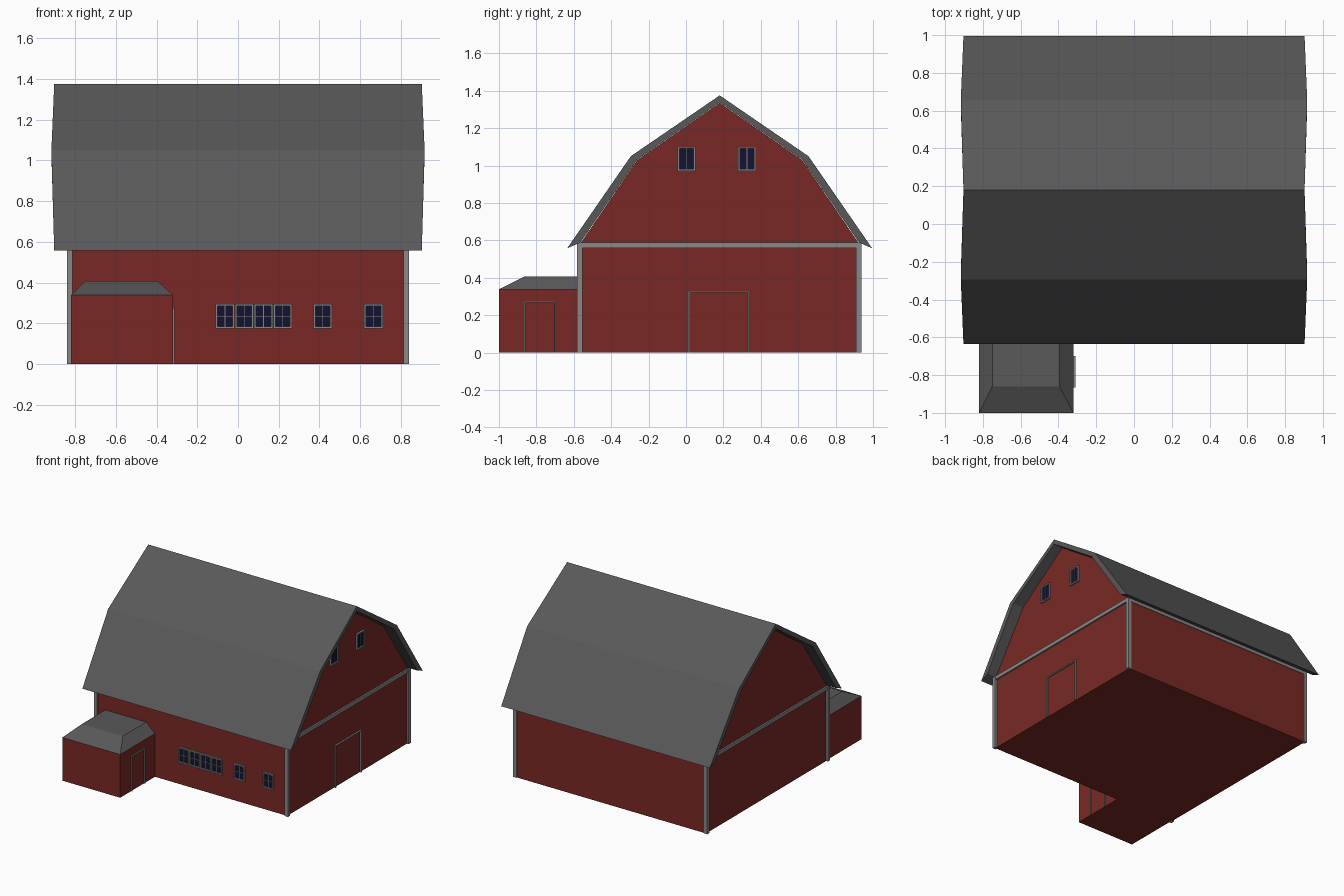
import bpy, bmesh
from mathutils import Vector

if "Cube" in bpy.data.objects:
    bpy.data.objects.remove(bpy.data.objects["Cube"])


def mat(name, col):
    m = bpy.data.materials.new(name)
    m.diffuse_color = (*col, 1)
    m.use_nodes = True
    m.node_tree.nodes["Principled BSDF"].inputs["Base Color"].default_value = m.diffuse_color
    return m


RED = mat("barn_red", (0.19, 0.022, 0.018))
ROOF = mat("roof_grey", (0.10, 0.10, 0.10))
TRIM = mat("trim_grey", (0.25, 0.25, 0.25))
GLASS = mat("dark_glass", (0.006, 0.006, 0.03))


def finish(name, bm, m):
    bmesh.ops.recalc_face_normals(bm, faces=bm.faces)
    me = bpy.data.meshes.new(name)
    bm.to_mesh(me)
    bm.free()
    me.materials.append(m)
    ob = bpy.data.objects.new(name, me)
    bpy.context.collection.objects.link(ob)
    return ob


def add_box(bm, lo, hi):
    lo, hi = Vector(lo), Vector(hi)
    vs = bmesh.ops.create_cube(bm, size=1)["verts"]
    for v in vs:
        v.co = Vector([(lo[i] + hi[i]) / 2 + v.co[i] * (hi[i] - lo[i]) for i in range(3)])


def boxes(name, pairs, m):
    bm = bmesh.new()
    for lo, hi in pairs:
        add_box(bm, lo, hi)
    return finish(name, bm, m)


CY = 0.18   # ridge line of the barn


def mirrored(half):
    """Half profile (distance from ridge, z), ridge point last, to a full one."""
    return [(CY - d, z) for d, z in half] + [(CY + d, z) for d, z in half[-2::-1]]


# Barn body: gambrel profile pushed along x
body = mirrored([(0.75, 0), (0.75, 0.585), (0.74, 0.59), (0.44, 1.03), (0, 1.335)])
bm = bmesh.new()
f = bm.faces.new([bm.verts.new((-0.825, y, z)) for y, z in body])
ext = bmesh.ops.extrude_face_region(bm, geom=[f], use_keep_orig=True)
for v in ext["geom"]:
    if isinstance(v, bmesh.types.BMVert):
        v.co.x = 0.825
finish("barn_body", bm, RED)

# Gambrel roof shell, slightly wider at the knees
outer = mirrored([(0.815, 0.558), (0.475, 1.05), (0, 1.375)])
inner = mirrored([(0.745, 0.588), (0.44, 1.032), (0, 1.337)])
widths = [0.903, 0.917, 0.903, 0.917, 0.903]
bm = bmesh.new()
rings = []
for prof in (outer, inner):
    for s in (-1, 1):
        rings.append([bm.verts.new((s * w, y, z)) for (y, z), w in zip(prof, widths)])
ol, orr, il, ir = rings
for i in range(4):
    for a, b in ((ol, orr), (il, ir), (ol, il), (orr, ir)):
        bm.faces.new((a[i], a[i + 1], b[i + 1], b[i]))
for i in (0, 4):
    bm.faces.new((ol[i], orr[i], ir[i], il[i]))
finish("barn_roof", bm, ROOF)

# Corner boards and the band under the gables and eaves
Y0, Y1, X = -0.582, 0.937, 0.84
t = 0.028
posts = []
for sx in (-1, 1):
    xa, xb = sorted((sx * X, sx * (X - t)))
    for y in (Y0, Y1 - t):
        posts.append(((xa, y, 0), (xb, y + t, 0.588)))
boxes("corner_boards", posts, TRIM)
band = []
for sx in (-1, 1):
    xa, xb = sorted((sx * (X - 0.003), sx * (X - t)))
    band.append(((xa, Y0 + t, 0.56), (xb, Y1 - t, 0.588)))
for y in (Y0 + 0.003, Y1 - t):
    band.append(((-X + t, y, 0.56), (X - t, y + t - 0.003, 0.587)))
boxes("wall_band", band, TRIM)

# Lean-to annex with a flat-topped hip roof
boxes("annex_walls", [((-0.82, -1, 0), (-0.32, -0.56, 0.338))], RED)
bm = bmesh.new()
low = [(-0.82, -1), (-0.32, -1), (-0.32, -0.57), (-0.82, -0.57)]
top = [(-0.75, -0.86), (-0.395, -0.86), (-0.395, -0.57), (-0.75, -0.57)]
lo = [bm.verts.new((x, y, 0.338)) for x, y in low]
hi = [bm.verts.new((x, y, 0.408)) for x, y in top]
bm.faces.new(lo)
bm.faces.new(hi)
for i in range(4):
    j = (i + 1) % 4
    bm.faces.new((lo[i], lo[j], hi[j], hi[i]))
finish("annex_roof", bm, ROOF)


# Door frames on walls facing +x
def door_frame(name, x, y0, y1, h, w, d):
    boxes(name, [((x - 0.005, y0, 0), (x + d, y0 + w, h - w)),
                 ((x - 0.005, y1 - w, 0), (x + d, y1, h - w)),
                 ((x - 0.005, y0, h - w), (x + d, y1, h))], TRIM)


door_frame("barn_door_frame", 0.825, 0.012, 0.338, 0.33, 0.009, 0.012)
door_frame("annex_door_frame", -0.32, -0.865, -0.70, 0.275, 0.007, 0.009)


# Windows: frame, glazing bars and glass; side=True faces +x, otherwise -y
def window(name, u0, u1, z0, z1, side=False, cross=True):
    def slab(a, b, c, e, d):
        if side:
            return ((0.82, a, c), (0.825 + d, b, e))
        return ((a, -0.57 - d, c), (b, -0.565, e))
    w, um, zm = 0.01, (u0 + u1) / 2, (z0 + z1) / 2
    parts = [slab(u0, u0 + w, z0, z1, 0.014), slab(u1 - w, u1, z0, z1, 0.014),
             slab(u0 + w, u1 - w, z0, z0 + w, 0.014), slab(u0 + w, u1 - w, z1 - w, z1, 0.014),
             slab(um - 0.0015, um + 0.0015, z0 + w, z1 - w, 0.008)]
    if cross:
        parts.append(slab(u0 + w, u1 - w, zm - 0.0015, zm + 0.0015, 0.0075))
    boxes(name + "_frame", parts, TRIM)
    boxes(name + "_glass", [slab(u0 + w, u1 - w, z0 + w, z1 - w, 0.005)], GLASS)


starts = [-0.11 + 0.0945 * i for i in range(4)] + [0.37, 0.62]
for i, x in enumerate(starts):
    window(f"front_window_{i + 1}", x, x + 0.0925, 0.173, 0.295)
for i, y in enumerate((-0.046, 0.278)):
    window(f"gable_window_{i + 1}", y, y + 0.096, 0.972, 1.1, side=True, cross=False)
